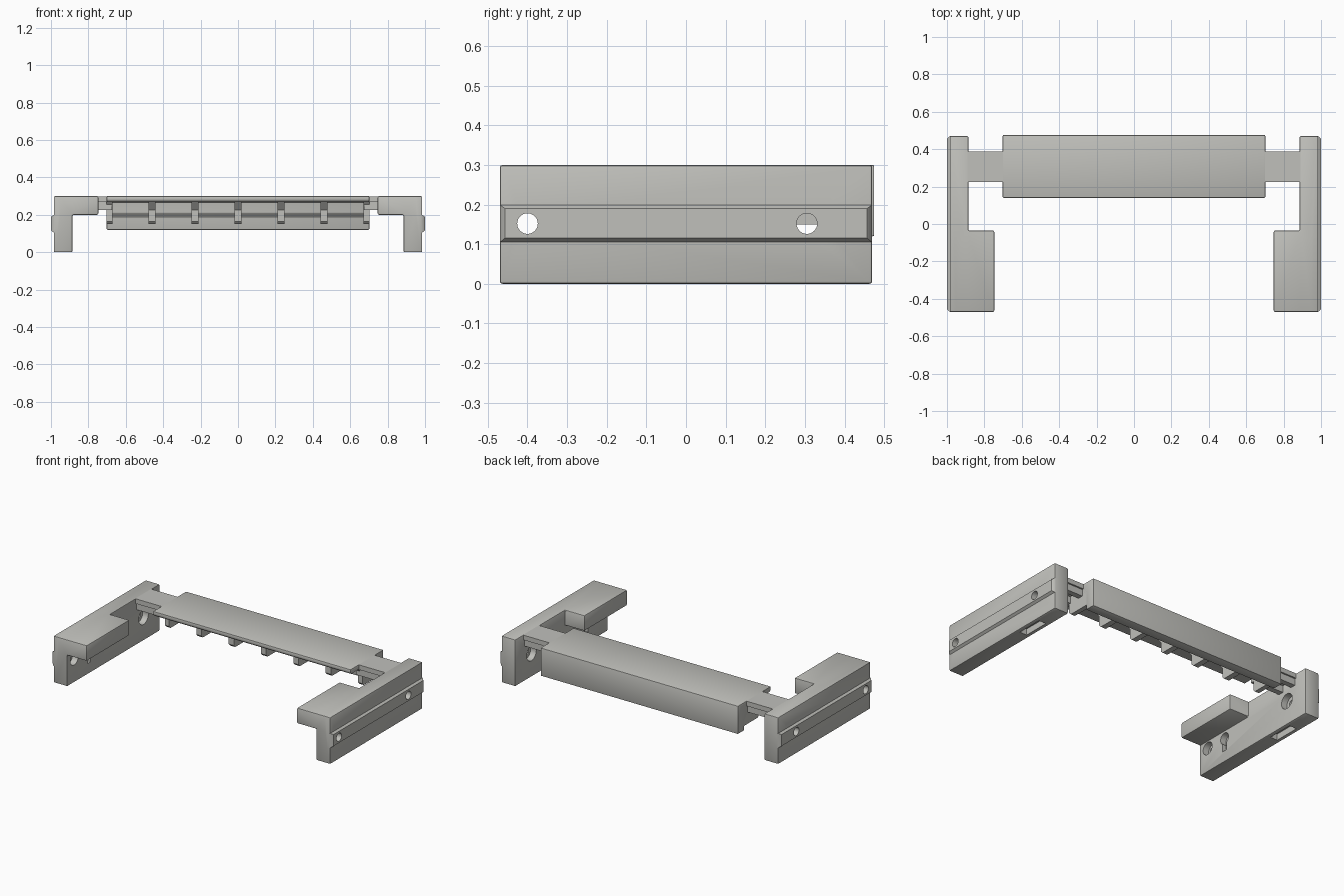
import bpy, bmesh, math
from mathutils import Matrix, Vector

if "Cube" in bpy.data.objects:
    bpy.data.objects.remove(bpy.data.objects["Cube"])

grey = bpy.data.materials.new("light_grey_plastic")
grey.diffuse_color = (0.53, 0.53, 0.50, 1)
grey.use_nodes = True
grey.node_tree.nodes["Principled BSDF"].inputs["Base Color"].default_value = grey.diffuse_color


def finish(name, bm):
    bmesh.ops.recalc_face_normals(bm, faces=bm.faces)
    me = bpy.data.meshes.new(name)
    bm.to_mesh(me)
    bm.free()
    me.materials.append(grey)
    ob = bpy.data.objects.new(name, me)
    bpy.context.collection.objects.link(ob)
    return ob


def prism(name, pts, axis, a, b):
    """Extrude a 2D outline along x (points are y,z) or z (points are x,y)."""
    place = (lambda p, t: (t, p[0], p[1])) if axis == 'x' else (lambda p, t: (p[0], p[1], t))
    bm = bmesh.new()
    lo = [bm.verts.new(place(p, a)) for p in pts]
    hi = [bm.verts.new(place(p, b)) for p in pts]
    bm.faces.new(lo)
    bm.faces.new(hi)
    n = len(pts)
    for i in range(n):
        j = (i + 1) % n
        bm.faces.new((lo[i], lo[j], hi[j], hi[i]))
    return finish(name, bm)


def box(name, x0, x1, y0, y1, z0, z1):
    return prism(name, [(x0, y0), (x1, y0), (x1, y1), (x0, y1)], 'z', z0, z1)


def drill(x0, x1, y, z, r):
    bm = bmesh.new()
    m = Matrix.Translation(((x0 + x1) / 2, y, z)) @ Matrix.Rotation(math.pi / 2, 4, 'Y')
    bmesh.ops.create_cone(bm, cap_ends=True, segments=32, radius1=r, radius2=r,
                          depth=x1 - x0, matrix=m)
    return finish("drill", bm)


def bake(ob):
    """Turn the modifier stack into plain mesh."""
    dg = bpy.context.evaluated_depsgraph_get()
    me = bpy.data.meshes.new_from_object(ob.evaluated_get(dg))
    ob.modifiers.clear()
    ob.data = me


def combine(ob, others, op):
    for o in others:
        m = ob.modifiers.new("bool", 'BOOLEAN')
        m.operation, m.solver, m.object = op, 'EXACT', o
        bake(ob)
        bpy.data.objects.remove(o)


def soften(ob, w):
    m = ob.modifiers.new("bevel", 'BEVEL')
    m.width, m.segments, m.limit_method = w, 2, 'ANGLE'
    bake(ob)


def smooth(ob):
    bpy.ops.object.select_all(action='DESELECT')
    ob.select_set(True)
    bpy.context.view_layer.objects.active = ob
    bpy.ops.object.shade_smooth_by_angle(angle=math.radians(30))


def mirrored(ob, name):
    me = ob.data.copy()
    me.transform(Matrix.Scale(-1, 4, (1, 0, 0)))
    me.flip_normals()
    o = bpy.data.objects.new(name, me)
    bpy.context.collection.objects.link(o)
    return o


# Side bracket: upright wall with a wide front pad
side = box("right_bracket", .885, .985, -.47, .47, 0, .3)
combine(side, [box("pad", .747, .95, -.47, -.035, .2, .3)], 'UNION')
soften(side, .007)

# Screw holes with counterbores, keyhole and pocket in the foot
cuts = []
for y, r in ((-.4, .04), (.305, .048)):
    cuts += [drill(.8, 1.1, y, .152, .026), drill(.8, .925, y, .152, r)]
cuts.append(drill(.8, .925, -.25, .152, .035))
cuts.append(box("slot", .87, .91, -.267, -.233, .07, .152))
cuts.append(box("pocket", .91, .96, .13, .30, -.05, .04))

# Tapered guide rail on the outer face
bm = bmesh.new()
rings = []
for x, y, z0, z1 in ((.98, .47, .105, .199), (.985, .469, .105, .199), (.999, .457, .116, .190)):
    rings.append([bm.verts.new((x, a, b)) for a, b in ((-y, z0), (y, z0), (y, z1), (-y, z1))])
for p, q in zip(rings, rings[1:]):
    for i in range(4):
        j = (i + 1) % 4
        bm.faces.new((p[i], p[j], q[j], q[i]))
bm.faces.new(rings[0])
bm.faces.new(rings[-1])
rail = finish("right_guide_rail", bm)

through = [drill(.8, 1.1, y, .152, .026) for y in (-.4, .305)]
combine(rail, through, 'DIFFERENCE')
combine(side, cuts, 'DIFFERENCE')

# Neck joining bracket and bridge, with two stiffening rails beneath
neck = box("right_neck", .69, .89, .225, .387, .268, .299)
neck_rails = [box("right_neck_rail_%d" % k, .675, .887, y, y + .035, .225, .27)
              for k, y in enumerate((.235, .342))]

for ob in [side, rail, neck] + neck_rails:
    smooth(ob)
    smooth(mirrored(ob, ob.name.replace("right", "left")))

# Bridge: thin top plate turning down into a stepped rear wall
bridge = prism("bridge", [(.14, .28), (.15, .268), (.385, .268), (.385, .21), (.41, .185),
                          (.41, .12), (.475, .12), (.475, .3), (.14, .3)], 'x', -.702, .702)
soften(bridge, .004)
smooth(bridge)

# Ribs below the plate
for i in range(7):
    x = (i - 3) * .23
    w = .018
    rib = prism("rib_%d" % i, [(.26, .165), (.275, .15), (.415, .15), (.415, .272),
                               (.22, .272), (.26, .225)], 'x',
                max(x - w, -.702), min(x + w, .702))
    smooth(rib)
